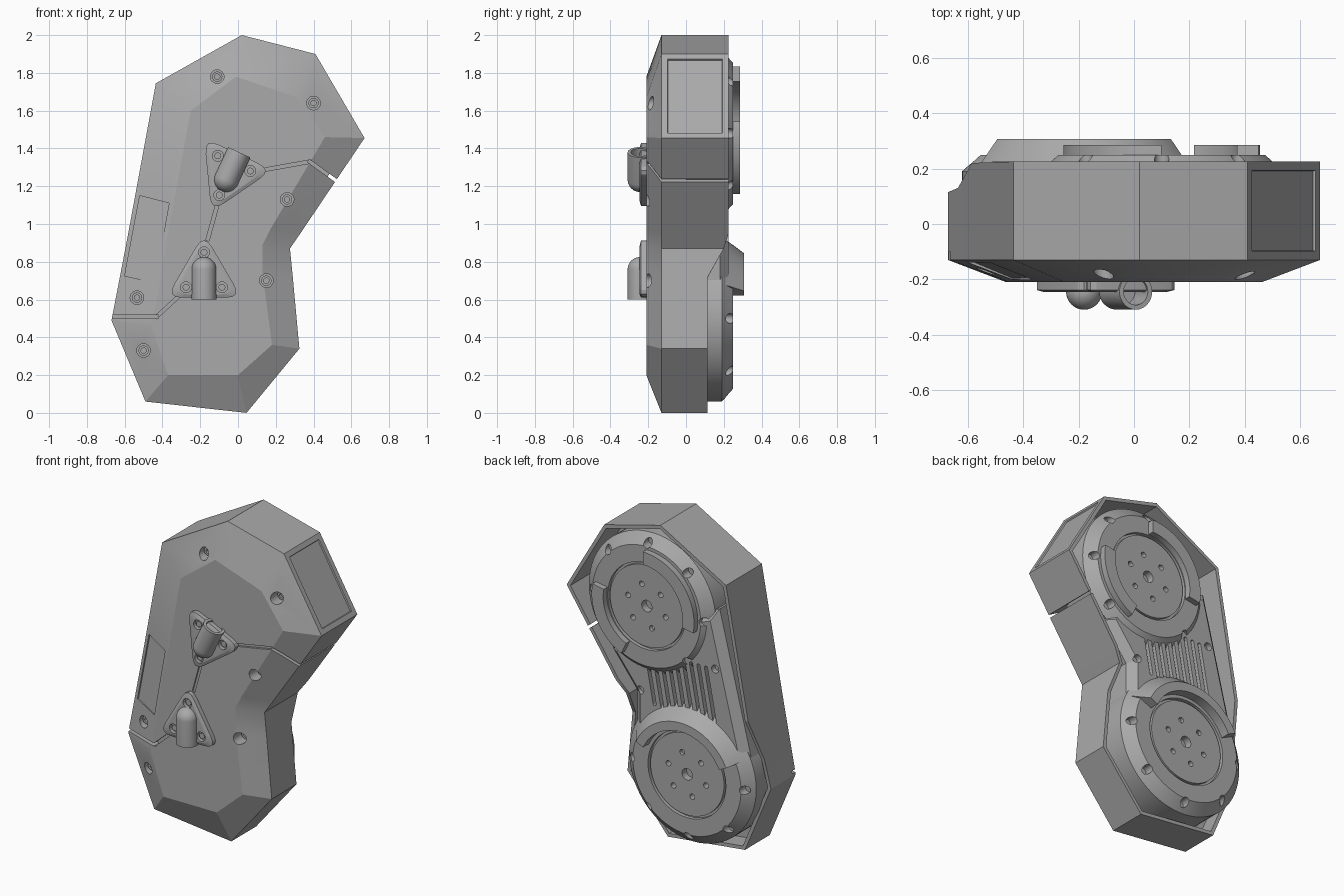
import bpy, bmesh
from math import sin, cos, pi, radians
from mathutils import Matrix, Vector

if "Cube" in bpy.data.objects:
    bpy.data.objects.remove(bpy.data.objects["Cube"])

grey = bpy.data.materials.new("plain grey")
grey.use_nodes = True
grey.diffuse_color = (0.4, 0.4, 0.4, 1)
grey.node_tree.nodes["Principled BSDF"].inputs["Base Color"].default_value = (0.4, 0.4, 0.4, 1)


def loft(name, loops, matrix=None, inset=None):
    """Closed solid skinned through equal-length loops of points."""
    bm = bmesh.new()
    rows = [[bm.verts.new(p) for p in loop] for loop in loops]
    n = len(rows[0])
    sides = []
    for a, b in zip(rows, rows[1:]):
        for i in range(n):
            j = (i + 1) % n
            sides.append(bm.faces.new((a[i], a[j], b[j], b[i])))
    bm.faces.new(rows[0])
    bm.faces.new(rows[-1])
    bmesh.ops.recalc_face_normals(bm, faces=bm.faces)
    if inset is not None:
        face = sides[inset]
        bmesh.ops.inset_individual(bm, faces=[face], thickness=0.045, depth=0)
        bmesh.ops.inset_individual(bm, faces=[face], thickness=0.004, depth=-0.008)
    if matrix:
        bm.transform(matrix)
    me = bpy.data.meshes.new(name)
    bm.to_mesh(me)
    bm.free()
    me.materials.append(grey)
    ob = bpy.data.objects.new(name, me)
    bpy.context.collection.objects.link(ob)
    return ob


def circle(cx, cz, r, y, n=24):
    return [(cx + r * cos(2 * pi * i / n), y, cz + r * sin(2 * pi * i / n)) for i in range(n)]


def rod(name, x, z, r, y0, y1, matrix=None):
    return loft(name, [circle(x, z, r, y0), circle(x, z, r, y1)], matrix)


def prism(name, pts, y0, y1):
    return loft(name, [[(x, y, z) for x, z in pts] for y in (y0, y1)])


def strip(a, b, w):
    """Rectangle of width w around the segment a-b."""
    a, b = Vector(a), Vector(b)
    d = (b - a).normalized()
    s = Vector((-d.y, d.x)) * w / 2
    a, b = a - d * w / 2, b + d * w / 2
    return [a + s, b + s, b - s, a - s]


def offset(pts, t):
    """Move a clockwise outline inward by t."""
    out = []
    for i, p in enumerate(pts):
        e1 = (p - pts[i - 1]).normalized()
        e2 = (pts[(i + 1) % len(pts)] - p).normalized()
        n1, n2 = Vector((e1.y, -e1.x)), Vector((e2.y, -e2.x))
        out.append(p + (n1 + n2) * t / (1 + n1.dot(n2)))
    return out


def rounded(pts, r, steps=5):
    """Round off the corners of an outline."""
    out = []
    for i, p in enumerate(pts):
        a = p + (pts[i - 1] - p).normalized() * r
        b = p + (pts[(i + 1) % len(pts)] - p).normalized() * r
        for k in range(steps):
            t = k / (steps - 1)
            out.append(a * (1 - t) ** 2 + p * 2 * t * (1 - t) + b * t * t)
    return out


def cut(ob, cutters):
    bpy.context.view_layer.objects.active = ob
    for c in cutters:
        m = ob.modifiers.new("cut", 'BOOLEAN')
        m.operation, m.solver, m.object = 'DIFFERENCE', 'EXACT', c
        bpy.ops.object.modifier_apply(modifier=m.name)
        bpy.data.objects.remove(c)


# Faceted outer shell: outline x, z, back edge y, then front face x, z
corners = [
    (0.02, 2.0, 0.225, -0.01, 1.78), (0.41, 1.9, 0.225, 0.31, 1.67),
    (0.67, 1.455, 0.225, 0.46, 1.46), (0.33, 0.95, 0.225, 0.17, 0.97),
    (0.275, 0.87, 0.2, 0.13, 0.89), (0.29, 0.72, 0.115, 0.13, 0.74),
    (0.325, 0.34, 0.115, 0.18, 0.36), (0.045, 0, 0.115, 0, 0.2),
    (-0.49, 0.06, 0.115, -0.37, 0.2), (-0.67, 0.49, 0.115, -0.46, 0.46),
    (-0.635, 0.67, 0.13, -0.42, 0.65), (-0.585, 0.93, 0.22, -0.38, 0.9),
    (-0.435, 1.745, 0.225, -0.25, 1.6)]
outline = [Vector(c[:2]) for c in corners]
inner = offset(outline, 0.022)
backs = [c[2] for c in corners]
shell = loft("outer_shell", [
    [(c[3], -0.21, c[4]) for c in corners],
    [(p.x, -0.13, p.y) for p in outline],
    [(p.x, y, p.y) for p, y in zip(outline, backs)],
    [(p.x, y, p.y) for p, y in zip(inner, backs)],
    [(p.x, 0, p.y) for p in inner]], inset=len(corners) + 1)

# Seam grooves, side panel recess and screw wells
seams = [((0.56, 1.2), (0.38, 1.33), 0.25), ((0.38, 1.33), (0.1, 1.28), -0.195),
         ((-0.11, 1.1), (-0.16, 0.92), -0.2), ((-0.3, 0.63), (-0.43, 0.51), -0.19),
         ((-0.43, 0.51), (-0.72, 0.51), -0.1)]
cutters = [prism("seam_cutter", strip(a, b, 0.018), -0.3, y) for a, b, y in seams]
panel = [(-0.52, 1.15), (-0.365, 1.11), (-0.44, 0.69), (-0.6, 0.725)]
cutters.append(loft("panel_cutter", [
    [(x, -0.3, z) for x, z in panel],
    [(x, -0.118 - 0.4 * (x + 0.67 - 0.191 * (z - 0.49)), z) for x, z in panel]]))
screws = [(-0.11, 1.78), (0.40, 1.64), (0.26, 1.13), (0.15, 0.70), (-0.535, 0.61), (-0.5, 0.33)]
cutters += [rod("well_cutter", x, z, 0.036, -0.3, -0.12) for x, z in screws]
cut(shell, cutters)
for x, z in screws:
    head = rod("shell_screw", x, z, 0.027, -0.14, -0.1)
    cut(head, [rod("socket_cutter", x, z, 0.014, -0.2, -0.125)])

# Waist plate with cooling slots between the two hubs
waist = [Vector(p) for p in ((-0.36, 1.56), (0.3, 1.3), (0.38, 1.12), (0.21, 0.9),
                             (0.21, 0.55), (-0.61, 0.56))]
plate = loft("waist_plate", [
    [(p.x, y, p.y) for p in offset(waist, t)] for t, y in ((0, -0.02), (0, 0.18), (0.05, 0.225))])
slots = []
for i in range(9):
    x = 0.09 - 0.052 * i
    slots.append(prism("slot_cutter", rounded(strip((x - 0.03, 0.87), (x + 0.03, 1.19), 0.022), 0.01),
                       0.195, 0.3))
slots += [rod("hole_cutter", x, z, 0.025, 0.19, 0.3) for x, z in ((-0.36, 1.2), (0.16, 0.93))]
cut(plate, slots)


# Round hubs with bolted output plates
def hub(name, cx, cz, bolts):
    profile = [(0.44, -0.02), (0.44, 0.19), (0.375, 0.248), (0.27, 0.248),
               (0.27, 0.225), (0.255, 0.225), (0.255, 0.245)]
    ob = loft(name, [circle(cx, cz, r, y, 64) for r, y in profile])
    holes = [rod("centre_cutter", cx, cz, 0.036, 0.2, 0.3)]
    spots = [(0.135, 60 * k + 15, 0.017) for k in range(6)] + [(0.39, a, 0.026) for a in bolts]
    for r, a, size in spots:
        t = radians(a)
        holes.append(rod("bolt_cutter", cx + r * cos(t), cz + r * sin(t), size, 0.19, 0.3))
    cut(ob, holes)


def raised_arc(name, cx, cz, start, end, section):
    loops = []
    for k in range(33):
        t = radians(start + (end - start) * k / 32)
        loops.append([(cx + r * cos(t), y, cz + r * sin(t)) for r, y in section])
    loft(name, loops)


hub("upper_hub", 0.1, 1.48, (0, 45, 90, 135, 180, 225, 315))
hub("lower_hub", -0.18, 0.5, range(0, 360, 45))
low_rim = [(0.275, 0.23), (0.275, 0.285), (0.355, 0.285), (0.355, 0.23)]
tall_rim = [(0.29, 0.2), (0.29, 0.307), (0.345, 0.307), (0.425, 0.2)]
raised_arc("upper_rim_top", 0.1, 1.48, 90, 190, low_rim)
raised_arc("upper_rim_side", 0.1, 1.48, 295, 370, low_rim)
raised_arc("lower_rim", -0.18, 0.5, 25, 155, tall_rim)


# Triangular mounts carrying a domed peg, turned about the front axis
def upright(r, z, n=32):
    return [(r * cos(2 * pi * i / n), -0.244 + r * sin(2 * pi * i / n), z) for i in range(n)]


def mount(name, cx, cz, turn, hollow):
    m = Matrix.Translation((cx, 0, cz)) @ Matrix.Rotation(-radians(turn), 4, 'Y')
    tri = [Vector(p) for p in ((0, 0.24), (0.2, -0.1), (-0.2, -0.1))]
    base = rounded(tri, 0.085)
    top = rounded(offset(tri, 0.018), 0.075)
    ob = loft(name + "_plate", [[(p.x, y, p.y) for p in pts]
                                for pts, y in ((base, -0.2), (base, -0.238), (top, -0.246))], m)
    ears = ((0, 0.14), (0.095, -0.045), (-0.095, -0.045))
    cut(ob, [rod("ear_cutter", x, z, 0.029, -0.3, -0.222, m) for x, z in ears])
    for x, z in ears:
        rod(name + "_screw", x, z, 0.018, -0.235, -0.2, m)
    r = 0.065
    dome = [upright(r * cos(t * pi / 20), 0.05 + r * sin(t * pi / 20)) for t in range(10)]
    peg = loft(name + "_peg", [upright(r, -0.11)] + dome, m)
    if hollow:
        cut(peg, [loft("bore_cutter", [upright(0.048, -0.2), upright(0.048, 0)], m)])


mount("lower_mount", -0.18, 0.71, 0, False)
mount("upper_mount", -0.04, 1.28, 155, True)

# Smooth the round parts, keep every crease sharp
bpy.ops.object.select_all(action='DESELECT')
for ob in bpy.context.collection.objects:
    if ob.type == 'MESH' and ob.data.materials and ob.data.materials[0] == grey:
        ob.select_set(True)
        bpy.context.view_layer.objects.active = ob
bpy.ops.object.shade_smooth_by_angle(angle=radians(18))
